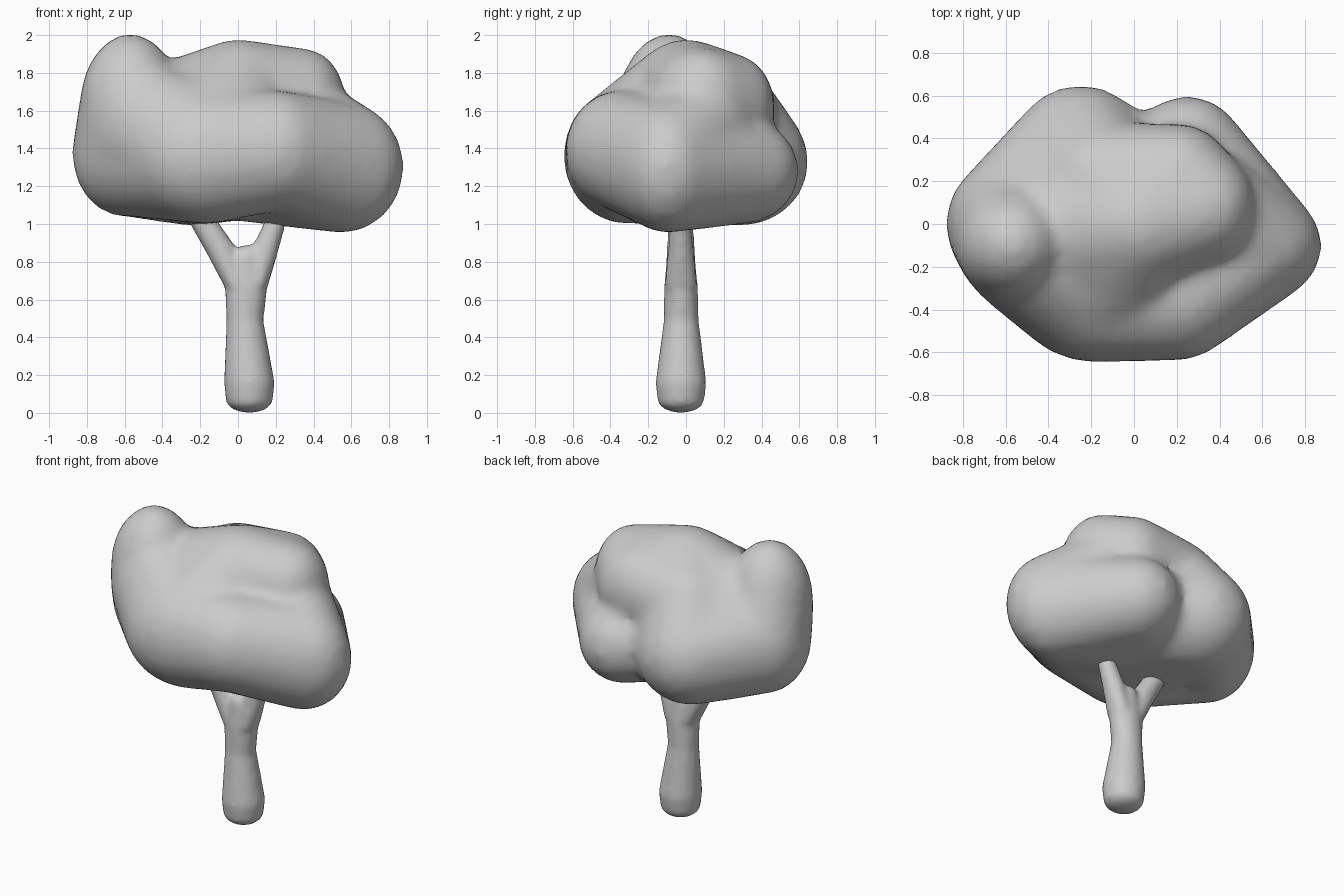
import bpy, bmesh
from mathutils import Matrix

if "Cube" in bpy.data.objects:
    bpy.data.objects.remove(bpy.data.objects["Cube"])


def add_hull(target, blobs):
    """Add the convex skin around some ellipsoids (x, y, z, rx, ry, rz)."""
    bm = bmesh.new()
    for x, y, z, rx, ry, rz in blobs:
        tmp = bmesh.new()
        bmesh.ops.create_icosphere(tmp, subdivisions=3, radius=1.0)
        m = Matrix.Translation((x, y, z)) @ Matrix.Diagonal((rx, ry, rz, 1))
        for v in tmp.verts:
            bm.verts.new(m @ v.co)
        tmp.free()
    bmesh.ops.convex_hull(bm, input=bm.verts[:])
    loose = [v for v in bm.verts if not v.link_faces]
    bmesh.ops.delete(bm, geom=loose, context='VERTS')
    bmesh.ops.recalc_face_normals(bm, faces=bm.faces[:])
    me = bpy.data.meshes.new("hull")
    bm.to_mesh(me)
    bm.free()
    target.from_mesh(me)
    bpy.data.meshes.remove(me)


def blended(name, groups, voxel, smooth):
    """Fuse several hulls into one soft solid."""
    bm = bmesh.new()
    for g in groups:
        add_hull(bm, g)
    me = bpy.data.meshes.new(name)
    bm.to_mesh(me)
    bm.free()
    ob = bpy.data.objects.new(name, me)
    bpy.context.collection.objects.link(ob)
    rm = ob.modifiers.new("fuse", 'REMESH')
    rm.mode = 'VOXEL'
    rm.voxel_size = voxel
    rm.use_smooth_shade = True
    sm = ob.modifiers.new("soften", 'SMOOTH')
    sm.factor = 0.5
    sm.iterations = smooth
    return ob


# Canopy lobes
left_top = (-0.57, -0.09, 1.62, .27, .27, .39)
left_low = (-0.61, 0.0, 1.38, .27, .30, .34)
left_front = (-0.52, -0.14, 1.52, .28, .28, .36)
front_a = (-0.17, -0.32, 1.36, .41, .33, .36)
front_b = (0.20, -0.34, 1.39, .30, .30, .32)
right = (0.55, -0.10, 1.30, .33, .28, .35)
back_left = (-0.25, 0.30, 1.33, .34, .35, .34)
back_right = (0.25, 0.30, 1.28, .28, .30, .28)
back_top = (-0.15, 0.20, 1.58, .30, .28, .30)
top_a = (0.0, 0.0, 1.68, .30, .30, .30)
top_b = (0.35, 0.08, 1.65, .22, .26, .28)
top_c = (0.20, 0.25, 1.62, .25, .22, .28)
shoulder = (0.36, 0.08, 1.53, .24, .27, .25)
saddle = (-0.30, 0.0, 1.60, .25, .34, .28)
middle = (0.0, 0.05, 1.33, .45, .40, .31)

blended("canopy", [
    (left_top, left_low, left_front),
    (left_front, front_a),
    (left_low, front_a, saddle),
    (left_low, back_left, saddle),
    (front_a, front_b), (front_b, right),
    (front_b, middle, right),
    (front_a, top_a, saddle),
    (back_left, top_a, saddle),
    (back_left, back_top),
    (back_top, top_a, top_c),
    (top_a, top_b, top_c),
    (right, back_right, middle),
    (right, shoulder),
    (middle, top_b, top_a),
    (middle, front_a, back_left),
], 0.035, 7)


# Trunk and the two forked branches
def ball(x, y, z, r):
    return (x, y, z, r, r, r)


def limb(points):
    return [(a, b) for a, b in zip(points, points[1:])]


foot = (0.06, -0.027, 0.07, .125, .125, .07)
swell = (0.06, -0.027, 0.16, .135, .135, .06)
waist = (0.037, -0.025, 0.49, .098, .093, .03)
crotch = (0.043, -0.027, 0.66, .113, .09, .03)
left_branch = [(-0.01, -0.027, 0.68, .065, .085, .04),
               ball(-0.09, -0.027, 0.86, .075), ball(-0.19, -0.03, 1.02, .066),
               ball(-0.25, -0.03, 1.10, .055)]
right_branch = [(0.10, -0.027, 0.68, .06, .085, .04),
                ball(0.14, -0.027, 0.85, .07), ball(0.195, -0.03, 1.0, .056),
                ball(0.22, -0.03, 1.12, .05)]
web = (0.045, -0.027, 0.83, .07, .075, .06)
blended("trunk", limb([foot, swell, waist, crotch, web])
        + limb(left_branch) + limb(right_branch), 0.02, 4)
